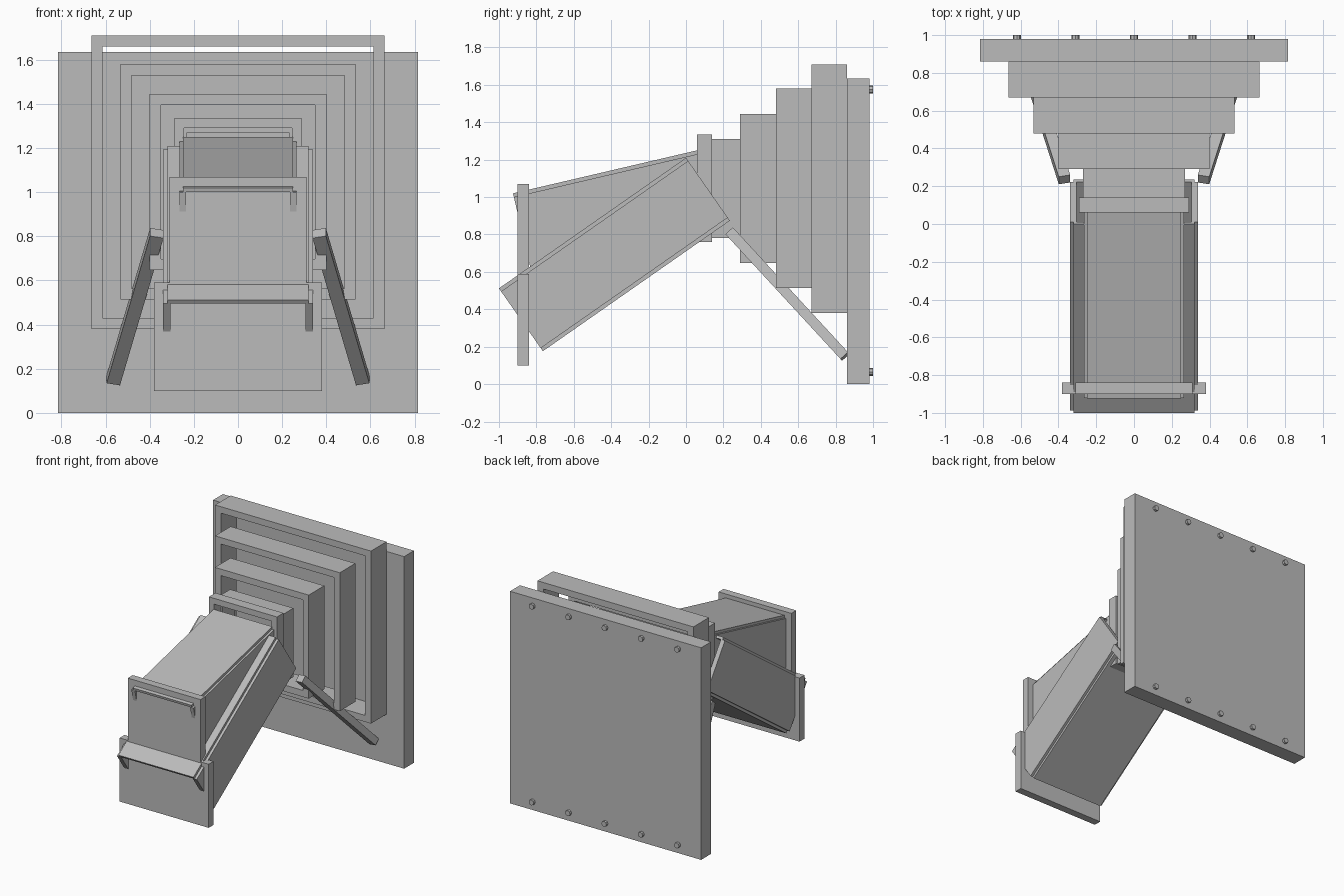
import bpy, bmesh
from mathutils import Vector, Matrix

if "Cube" in bpy.data.objects:
    bpy.data.objects.remove(bpy.data.objects["Cube"])

GREY = (0.5, 0.5, 0.5, 1)
mat = bpy.data.materials.new("plain grey")
mat.use_nodes = True
mat.diffuse_color = GREY
mat.node_tree.nodes["Principled BSDF"].inputs["Base Color"].default_value = GREY


def finish(name, bm):
    bmesh.ops.recalc_face_normals(bm, faces=bm.faces)
    mesh = bpy.data.meshes.new(name)
    bm.to_mesh(mesh)
    bm.free()
    mesh.materials.append(mat)
    obj = bpy.data.objects.new(name, mesh)
    bpy.context.collection.objects.link(obj)
    return obj


def add_box(bm, lo, hi, frame=Matrix()):
    lo, hi = Vector(lo), Vector(hi)
    size = Matrix.Diagonal((hi - lo).to_4d())
    size[3][3] = 1
    bmesh.ops.create_cube(bm, size=1, matrix=frame @ Matrix.Translation((lo + hi) / 2) @ size)


def box(name, lo, hi):
    bm = bmesh.new()
    add_box(bm, lo, hi)
    return finish(name, bm)


def ring(name, half, y0, y1, z0, z1, wall):
    """Rectangular frame, open to the front and back."""
    bm = bmesh.new()
    loops = []
    for y in (y0, y1):
        for t in (0, wall):
            w = half - t
            loops.append([bm.verts.new(p) for p in ((-w, y, z0 + t), (w, y, z0 + t),
                                                    (w, y, z1 - t), (-w, y, z1 - t))])
    front_out, front_in, back_out, back_in = loops
    for a, b in ((front_out, front_in), (back_out, back_in),
                 (front_out, back_out), (front_in, back_in)):
        for i in range(4):
            j = (i + 1) % 4
            bm.faces.new((a[i], a[j], b[j], b[i]))
    return finish(name, bm)


def arm(name, start, end, depth, cover_half, wall_in, wall_out, lip):
    """Sloping open-ended box: two side walls with a narrower cover above and below."""
    start, end = Vector(start), Vector(end)
    along = (end - start).normalized()
    side = Vector((1, 0, 0))
    frame = Matrix((side, along, side.cross(along))).transposed().to_4x4()
    frame.translation = start
    length = (end - start).length
    bm = bmesh.new()
    for lo_x, hi_x in ((-wall_out, -wall_in), (wall_in, wall_out)):
        add_box(bm, (lo_x, 0, lip - depth), (hi_x, length, -lip), frame)
    for top in (0, lip - depth):
        add_box(bm, (-cover_half, 0, top - lip), (cover_half, length, top), frame)
    return finish(name, bm)


# Mounting plate with two rows of bolts
box("back_plate", (-0.815, 0.86, 0), (0.815, 0.98, 1.635))
bm = bmesh.new()
for z in (0.065, 1.575):
    for i in range(-2, 3):
        turn = Matrix.Translation((0.31 * i, 0.985, z)) @ Matrix.Rotation(1.5707963, 4, "X")
        bmesh.ops.create_cone(bm, cap_ends=True, segments=8, radius1=0.021, radius2=0.021,
                              depth=0.03, matrix=turn)
finish("bolts", bm)

# Stepped frames, shrinking toward the front
ring("large_frame", 0.665, 0.67, 0.86, 0.38, 1.71, 0.05)
ring("middle_frame", 0.532, 0.48, 0.67, 0.513, 1.58, 0.05)
ring("small_frame", 0.4, 0.29, 0.48, 0.647, 1.445, 0.05)
ring("neck_frame", 0.27, 0.14, 0.29, 0.78, 1.31, 0.04)
ring("neck_collar", 0.29, 0.06, 0.14, 0.76, 1.335, 0.045)

# Two sloping arms that meet at the neck
arm("upper_arm", (0, -0.925, 1.02), (0, 0.06, 1.25), 0.45, 0.25, 0.235, 0.265, 0.02)
arm("lower_arm", (0, -1.0, 0.512), (0, 0, 1.21), 0.41, 0.32, 0.305, 0.34, 0.02)

# Front plates
box("upper_front_plate", (-0.31, -0.9, 0.59), (0.31, -0.84, 1.07))
box("lower_front_plate", (-0.38, -0.9, 0.1), (0.38, -0.84, 0.59))

# Diagonal braces
for label, s in (("left", 1), ("right", -1)):
    top, foot = Vector((s * 0.368, 0.235, 0.815)), Vector((s * 0.565, 0.85, 0.148))
    along = (foot - top).normalized()
    side = (Vector((1, 0, 0)) - along * along.x).normalized()
    frame = Matrix((side, along, side.cross(along))).transposed().to_4x4()
    frame.translation = top
    bm = bmesh.new()
    add_box(bm, (-0.031, 0, -0.027), (0.031, (foot - top).length, 0.027), frame)
    finish(label + "_brace", bm)
